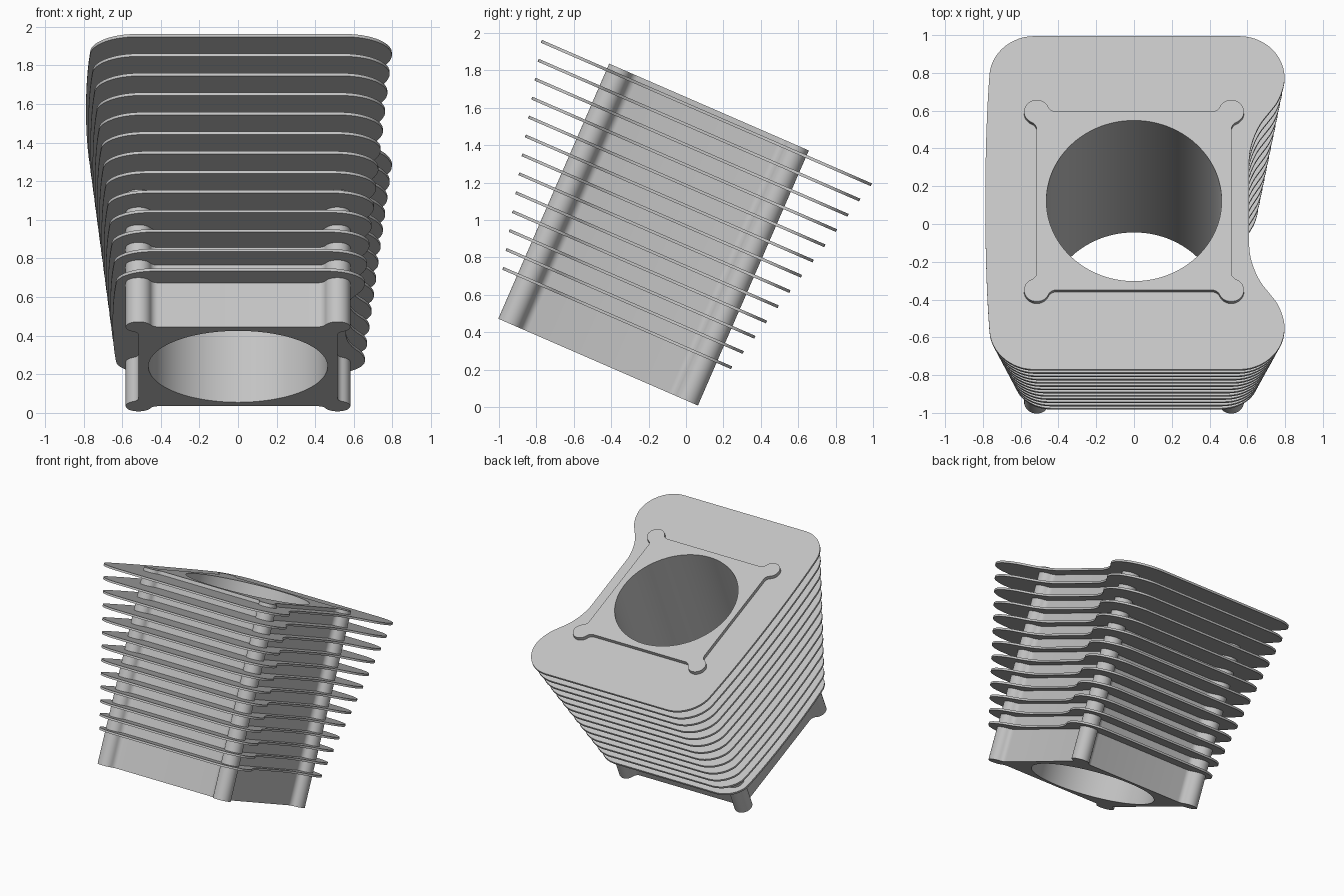
import bpy, bmesh
from math import sin, cos, pi, atan2, sqrt, radians
from mathutils import Matrix, Vector
from mathutils.geometry import interpolate_bezier

if "Cube" in bpy.data.objects:
    bpy.data.objects.remove(bpy.data.objects["Cube"])

metal = bpy.data.materials.new("cast grey metal")
metal.use_nodes = True
grey = (0.55, 0.55, 0.55, 1)
metal.diffuse_color = grey
metal.node_tree.nodes["Principled BSDF"].inputs["Base Color"].default_value = grey

# The whole cylinder leans backwards
LEAN = Matrix.Translation((0, -0.47, 0.24)) @ Matrix.Rotation(radians(-23.5), 4, 'X')


def arc(cx, cy, r, a, b, n):
    return [Vector((cx + r * cos(a + (b - a) * i / n), cy + r * sin(a + (b - a) * i / n)))
            for i in range(n + 1)]


def circle(r):
    return arc(0, 0, r, 0, 2 * pi, 96)[:-1]


def plate(name, loops, z, height):
    """Extruded flat profile; the inner loops become holes."""
    curve = bpy.data.curves.new(name + "_profile", 'CURVE')
    curve.dimensions = '2D'
    curve.fill_mode = 'BOTH'
    curve.extrude = height / 2
    for loop in loops:
        spline = curve.splines.new('POLY')
        spline.points.add(len(loop) - 1)
        for point, p in zip(spline.points, loop):
            point.co = (p.x, p.y, 0, 1)
        spline.use_cyclic_u = True
    helper = bpy.data.objects.new(name + "_profile", curve)
    bpy.context.collection.objects.link(helper)
    graph = bpy.context.evaluated_depsgraph_get()
    mesh = bpy.data.meshes.new_from_object(helper.evaluated_get(graph))
    bpy.data.objects.remove(helper)

    bm = bmesh.new()
    bm.from_mesh(mesh)
    bmesh.ops.remove_doubles(bm, verts=bm.verts, dist=0.0001)
    bmesh.ops.recalc_face_normals(bm, faces=bm.faces)
    bm.to_mesh(mesh)
    bm.free()
    mesh.materials.clear()
    mesh.materials.append(metal)
    obj = bpy.data.objects.new(name, mesh)
    bpy.context.collection.objects.link(obj)
    obj.matrix_world = LEAN @ Matrix.Translation((0, 0, z))
    bpy.ops.object.select_all(action='DESELECT')
    obj.select_set(True)
    bpy.context.view_layer.objects.active = obj
    bpy.ops.object.shade_smooth_by_angle(angle=radians(35))
    return obj


def body_outline(wall=0.515, boss=0.067, fillet=0.045):
    """Square with a round bolt boss blended into each corner."""
    dx = sqrt((boss + fillet) ** 2 - fillet ** 2)
    a = atan2(fillet, dx)
    near, out = wall - dx, wall + fillet
    quarter = arc(near, out, fillet, -pi / 2, -a, 6)
    quarter += arc(wall, wall, boss, pi - a, a - pi / 2, 24)[1:]
    quarter += arc(out, near, fillet, pi / 2 + a, pi, 6)[1:]
    loop = []
    for k in range(4):
        turn = Matrix.Rotation(-k * pi / 2, 2)
        loop += [turn @ p for p in quarter]
    return loop


def rounded(corners, steps=14):
    """Polygon with every corner (x, y, cut length) rounded."""
    loop = []
    for i, (x, y, cut) in enumerate(corners):
        p = Vector((x, y))
        before = (Vector(corners[i - 1][:2]) - p).normalized() * cut
        after = (Vector(corners[(i + 1) % len(corners)][:2]) - p).normalized() * cut
        loop += interpolate_bezier(p + before, p + before * 0.45,
                                   p + after * 0.45, p + after, steps)
    return [Vector(p[:2]) for p in loop]


def fin_outline(t):
    """Bulged on one side, notched on the other; t runs from bottom to top."""
    w, h = 0.825 + 0.175 * t, 0.693 + 0.307 * t
    notch = (0.56 + 0.05 * t) / w
    half = [(-0.75, 0.962, 0.22), (0.797, 0.962, 0.24),
            (0.797, 0.63, 0.09), (notch, 0.38, 0.13)]
    mirrored = [(x, -y, cut) for x, y, cut in reversed(half)]
    loop = rounded([(-0.815, 0, 0.7)] + half + mirrored)
    return [Vector((p.x * w, p.y * h)) for p in loop]


# Cylinder body with its bore
HEIGHT = 1.487
plate("cylinder_body", [body_outline(), circle(0.464)], HEIGHT / 2, HEIGHT)

# Cooling fins, growing towards the top
FINS = 13
for i in range(FINS):
    t = i / (FINS - 1)
    plate(f"cooling_fin_{i + 1}", [fin_outline(t), circle(0.49)], 0.257 + 1.195 * t, 0.016)
